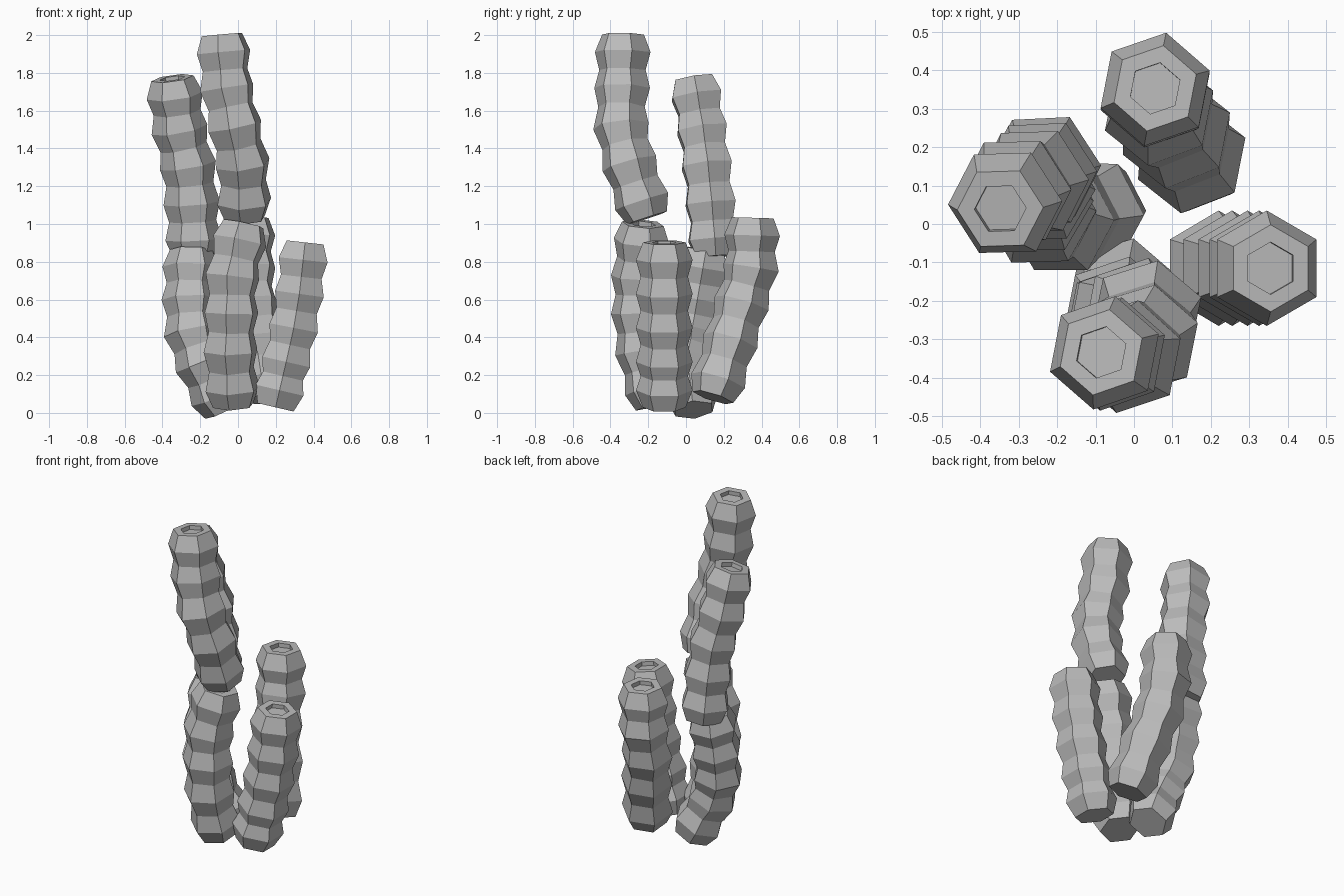
import bpy, bmesh, math
from mathutils import Vector

cube = bpy.data.objects.get("Cube")
if cube:
    bpy.data.objects.remove(cube, do_unlink=True)

SIDES = 6
BULGE, WAIST, END, HOLE = 0.15, 0.125, 0.113, 0.068
END_LENGTH, HOLE_DEPTH = 0.093, 0.025

grey = bpy.data.materials.new("plain grey")
grey.use_nodes = True
colour = (0.5, 0.5, 0.5, 1)
grey.diffuse_color = colour
grey.node_tree.nodes["Principled BSDF"].inputs["Base Color"].default_value = colour


def add_ring(bm, centre, tangent, radius, phase):
    """Polygon of vertices square to the stalk's direction."""
    u = Vector((1, 0, 0))
    u = (u - tangent * u.dot(tangent)).normalized()
    v = tangent.cross(u)
    ring = []
    for i in range(SIDES):
        a = math.radians(phase) + math.tau * i / SIDES
        ring.append(bm.verts.new(centre + radius * (u * math.cos(a) + v * math.sin(a))))
    return ring


def make_stalk(name, phase, bulges):
    """Ribbed stalk through its bulge centres, flat below and hollowed on top."""
    pts = [Vector(p) for p in bulges]
    first = (pts[1] - pts[0]).normalized()
    last = (pts[-1] - pts[-2]).normalized()
    path = [(pts[0] - first * END_LENGTH, END)]
    for i, p in enumerate(pts):
        path.append((p, BULGE))
        if i + 1 < len(pts):
            path.append(((p + pts[i + 1]) / 2, WAIST))
    tip = pts[-1] + last * END_LENGTH
    path.append((tip, END))

    bm = bmesh.new()
    rings = []
    for i, (p, r) in enumerate(path):
        before = path[max(i - 1, 0)][0]
        after = path[min(i + 1, len(path) - 1)][0]
        rings.append(add_ring(bm, p, (after - before).normalized(), r, phase))
    # Hollow in the tip
    rings.append(add_ring(bm, tip, last, HOLE, phase))
    rings.append(add_ring(bm, tip - last * HOLE_DEPTH, last, HOLE, phase))

    for low, high in zip(rings, rings[1:]):
        for i in range(SIDES):
            j = (i + 1) % SIDES
            bm.faces.new((low[i], low[j], high[j], high[i]))
    bm.faces.new(rings[0][::-1])
    bm.faces.new(rings[-1])
    bmesh.ops.recalc_face_normals(bm, faces=bm.faces)

    mesh = bpy.data.meshes.new(name)
    bm.to_mesh(mesh)
    bm.free()
    mesh.materials.append(grey)
    obj = bpy.data.objects.new(name, mesh)
    bpy.context.collection.objects.link(obj)
    return obj


# Front stalk, two lengths stacked
make_stalk("front_stalk_lower", 19, [
    (-.03, -.18, .13), (-.04, -.23, .33), (-.035, -.25, .53), (-.03, -.25, .72), (.01, -.235, .91)])
make_stalk("front_stalk_upper", 19, [
    (.033, -.235, 1.12), (.025, -.3, 1.32), (-.018, -.345, 1.52), (-.06, -.338, 1.72), (-.077, -.335, 1.91)])

# Right stalk, two lengths stacked
make_stalk("right_stalk_lower", 0, [
    (-.11, .03, .1), (-.19, .01, .27), (-.245, .03, .43), (-.255, .06, .6), (-.25, .09, .77)])
make_stalk("right_stalk_upper", 3, [
    (-.235, .145, .92), (-.245, .13, 1.11), (-.265, .11, 1.31), (-.31, .085, 1.5), (-.335, .055, 1.68)])

# Short stalks
make_stalk("back_stalk", 19, [
    (.15, .17, .17), (.11, .235, .38), (.065, .295, .58), (.055, .345, .77), (.055, .35, .94)])
make_stalk("left_stalk", 30, [
    (.22, -.115, .12), (.255, -.115, .27), (.295, -.115, .45), (.325, -.115, .63), (.345, -.115, .81)])
